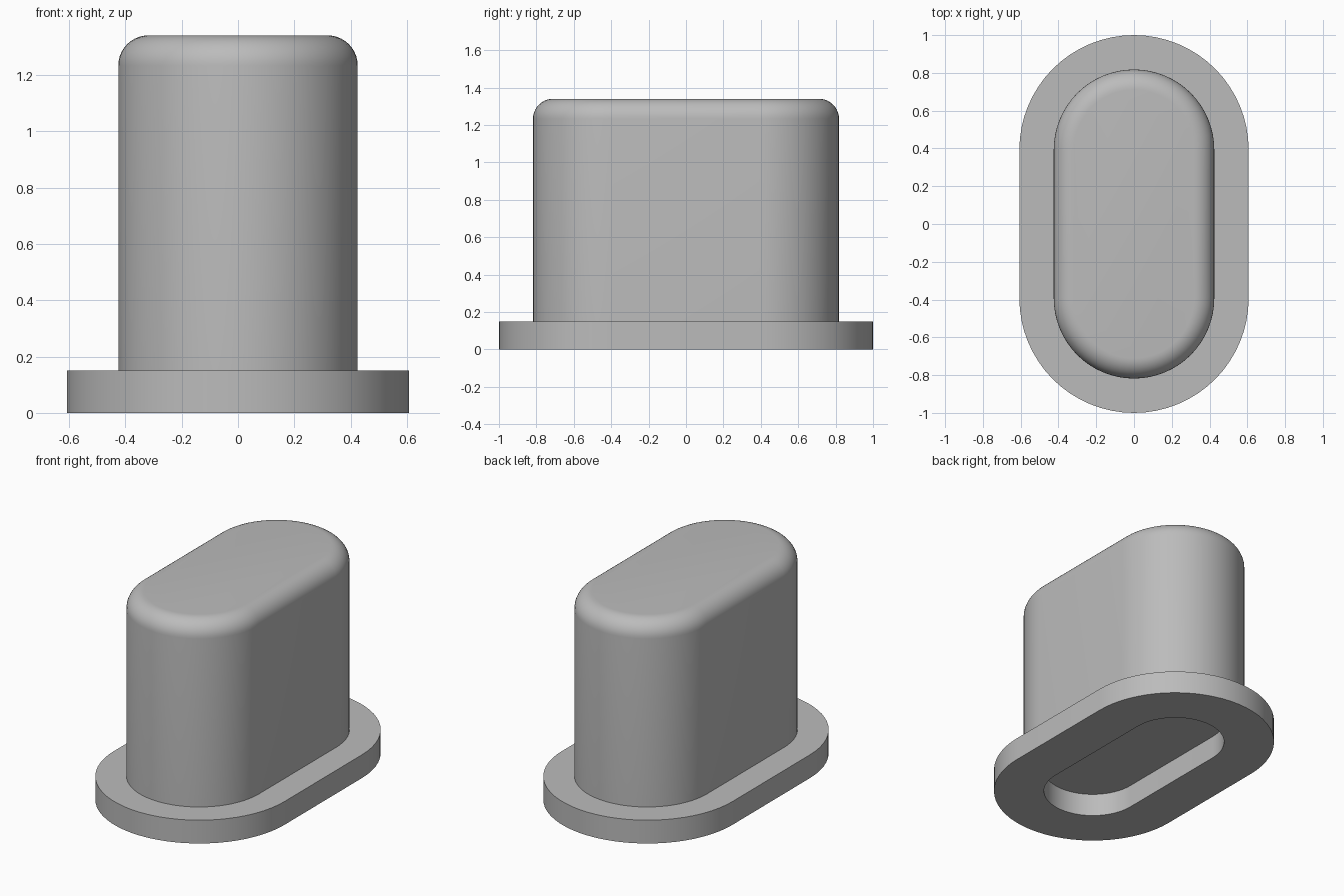
import bpy
import bmesh
from math import cos, sin, pi, radians

default = bpy.data.objects.get("Cube")
if default:
    bpy.data.objects.remove(default, do_unlink=True)

ARC_STEPS = 32      # segments in each rounded end
END_OFFSET = 0.393  # distance from the middle to each end's arc centre
PLATE_TOP = 0.15
HEIGHT = 1.34
BODY_RADIUS = 0.425
ROUNDING = 0.107

grey = bpy.data.materials.new("Plain grey")
grey.use_nodes = True
colour = (0.5, 0.5, 0.5, 1)
grey.diffuse_color = colour
grey.node_tree.nodes["Principled BSDF"].inputs["Base Color"].default_value = colour


def stadium(bm, radius, z):
    """Ring of vertices: two half circles joined by straight sides."""
    ring = []
    for start, centre in ((0, END_OFFSET), (pi, -END_OFFSET)):
        for i in range(ARC_STEPS + 1):
            a = start + pi * i / ARC_STEPS
            ring.append(bm.verts.new((radius * cos(a), centre + radius * sin(a), z)))
    return ring


def loft(name, profile, closed):
    """Skin stadium rings; either close the profile on itself or cap both ends."""
    bm = bmesh.new()
    rings = [stadium(bm, r, z) for r, z in profile]
    pairs = list(zip(rings, rings[1:]))
    if closed:
        pairs.append((rings[-1], rings[0]))
    else:
        bm.faces.new(rings[0])
        bm.faces.new(rings[-1])
    for low, high in pairs:
        for i in range(len(low)):
            j = (i + 1) % len(low)
            bm.faces.new((low[i], low[j], high[j], high[i]))
    bmesh.ops.recalc_face_normals(bm, faces=bm.faces)
    mesh = bpy.data.meshes.new(name)
    bm.to_mesh(mesh)
    bm.free()
    mesh.materials.append(grey)
    obj = bpy.data.objects.new(name, mesh)
    bpy.context.collection.objects.link(obj)
    bpy.ops.object.select_all(action="DESELECT")
    obj.select_set(True)
    bpy.context.view_layer.objects.active = obj
    bpy.ops.object.shade_smooth_by_angle(angle=radians(30))
    return obj


# Flange plate with a slot through it
loft("flange_plate",
     [(0.3, 0), (0.607, 0), (0.607, PLATE_TOP), (0.3, PLATE_TOP)], closed=True)

# Upright body with a rounded top edge; its underside closes the slot
edge = [(BODY_RADIUS - ROUNDING * (1 - cos(a)), HEIGHT - ROUNDING * (1 - sin(a)))
        for a in (pi / 2 * i / 10 for i in range(11))]
loft("body", [(BODY_RADIUS, PLATE_TOP)] + edge, closed=False)
